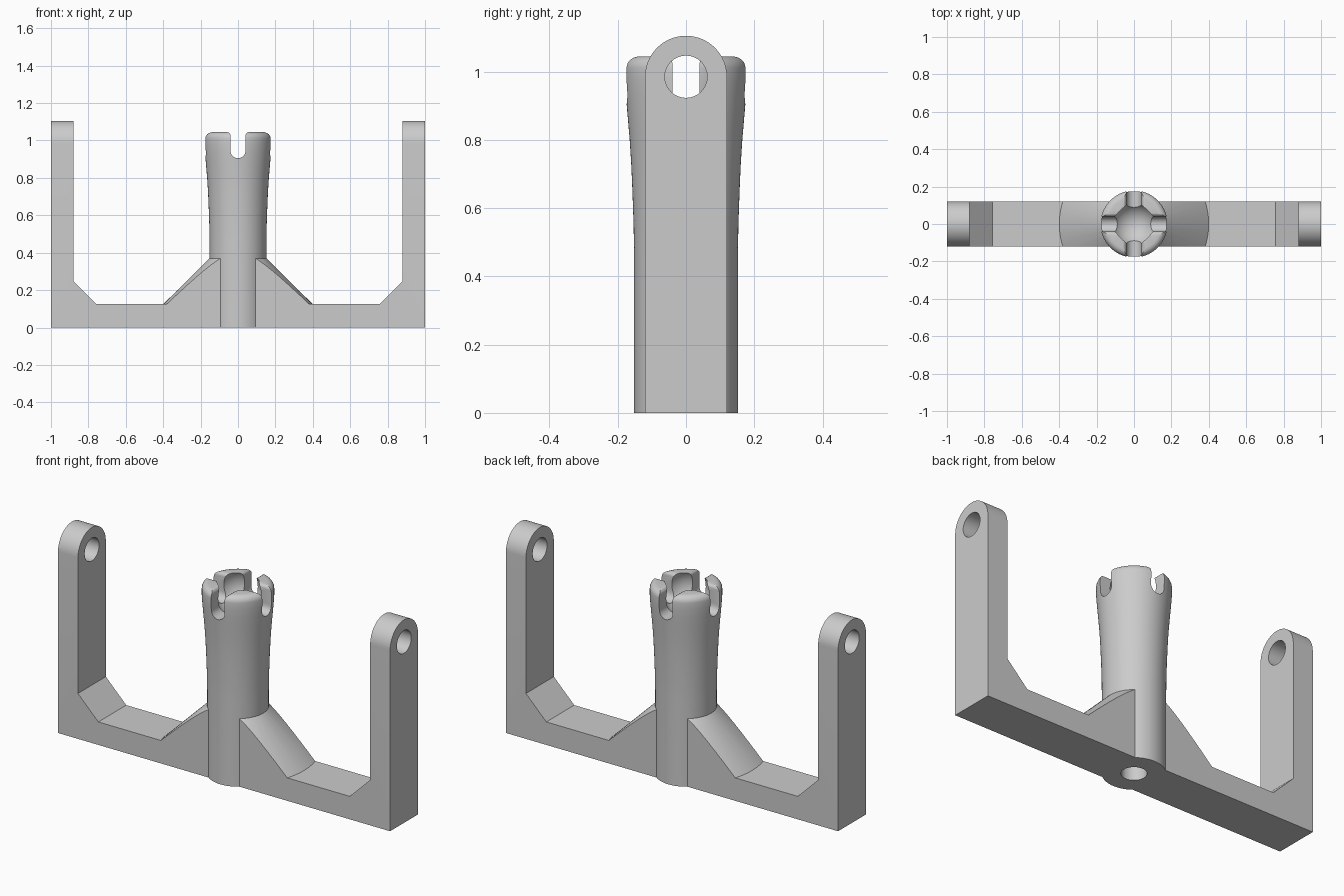
import bpy, bmesh
from math import pi, sin, cos, radians
from mathutils import Matrix, Vector

if "Cube" in bpy.data.objects:
    bpy.data.objects.remove(bpy.data.objects["Cube"])

grey = bpy.data.materials.new("light_grey")
grey.use_nodes = True
grey.diffuse_color = (0.6, 0.6, 0.6, 1)
grey.node_tree.nodes["Principled BSDF"].inputs["Base Color"].default_value = grey.diffuse_color


def finish(bm, name):
    bmesh.ops.recalc_face_normals(bm, faces=bm.faces)
    mesh = bpy.data.meshes.new(name)
    bm.to_mesh(mesh)
    bm.free()
    mesh.materials.append(grey)
    obj = bpy.data.objects.new(name, mesh)
    bpy.context.collection.objects.link(obj)
    return obj


def prism(name, points, half, axis):
    """Extrude an outline symmetrically along x or y."""
    bm = bmesh.new()
    place = (lambda u, v: (u, -half, v)) if axis == "y" else (lambda u, v: (-half, u, v))
    face = bm.faces.new([bm.verts.new(place(u, v)) for u, v in points])
    ext = bmesh.ops.extrude_face_region(bm, geom=[face])["geom"]
    move = Vector((0, 2 * half, 0) if axis == "y" else (2 * half, 0, 0))
    bmesh.ops.translate(bm, vec=move, verts=[v for v in ext if isinstance(v, bmesh.types.BMVert)])
    return finish(bm, name)


def lathe(name, profile, steps=72):
    """Spin a radius/height profile around z."""
    bm = bmesh.new()
    verts = [bm.verts.new((r, 0, z)) for r, z in profile]
    edges = [bm.edges.new(pair) for pair in zip(verts, verts[1:])]
    bmesh.ops.spin(bm, geom=verts + edges, cent=(0, 0, 0), axis=(0, 0, 1),
                   angle=2 * pi, steps=steps)
    bmesh.ops.remove_doubles(bm, verts=bm.verts, dist=1e-5)
    return finish(bm, name)


def arc(cx, cz, r, start, end, n):
    angles = [radians(start + (end - start) * i / n) for i in range(n + 1)]
    return [(cx + r * cos(a), cz + r * sin(a)) for a in angles]


def combine(target, tool, operation):
    mod = target.modifiers.new(operation, "BOOLEAN")
    mod.operation, mod.object, mod.solver = operation, tool, "EXACT"
    bpy.context.view_layer.objects.active = target
    bpy.ops.object.modifier_apply(modifier=mod.name)
    bpy.data.objects.remove(tool)


half_depth, eye_z, base_top = 0.12, 0.985, 0.125

# Wide U-shaped frame with chamfered inner corners
side = [(1, 0), (1, 1.2), (0.88, 1.2), (0.88, 0.247), (0.757, base_top)]
frame = prism("cradle_frame", side + [(-x, z) for x, z in reversed(side)], 0.5, "y")

# Conical gusset around the post, then trim everything to the round-topped end outline
gusset = lathe("gusset", [(0, 0.06), (0.465, 0.06), (0.132, 0.39), (0, 0.39)])
combine(frame, gusset, "UNION")
end_outline = [(-half_depth, -0.1), (half_depth, -0.1)] + arc(0, eye_z, half_depth, 0, 180, 32)
combine(frame, prism("end_outline", end_outline, 1.2, "x"), "INTERSECT")

# Eyes through both arms
combine(frame, prism("eye_cutter", arc(0, eye_z, 0.062, 0, 348.75, 31), 1.2, "x"), "DIFFERENCE")

# Flared post with a rounded rim and a spherical socket
post_profile = [(0, 0), (0.152, 0), (0.152, 0.45), (0.1535, 0.55), (0.157, 0.65),
                (0.1605, 0.73), (0.165, 0.8), (0.171, 0.87), (0.176, 0.93), (0.179, 0.975)]
post_profile += arc(0.144, 1.01, 0.035, 0, 90, 6)
post_profile += arc(0, eye_z, 0.12, 30, -90, 16)[:-1] + [(0, eye_z - 0.12)]
post = lathe("socket_post", post_profile)

# Crossed round-bottomed slots with softened upper corners
lip = arc(0.06, 1.025, 0.02, 180, 90, 4)
slot = arc(0, 0.945, 0.04, 180, 360, 12) + lip + [(0.06, 1.1), (-0.06, 1.1)]
slot += [(-x, z) for x, z in reversed(lip)]
for axis in "xy":
    combine(post, prism("slot_cutter", slot, 0.4, axis), "DIFFERENCE")

# Join the post, then bore the blind hole underneath
combine(frame, post, "UNION")
bore = lathe("bore_cutter", [(0, -0.1), (0.062, -0.1), (0.062, 0.5), (0, 0.5)], 40)
combine(frame, bore, "DIFFERENCE")

bpy.ops.object.select_all(action="DESELECT")
frame.select_set(True)
bpy.context.view_layer.objects.active = frame
bpy.ops.object.shade_smooth_by_angle(angle=radians(30))
